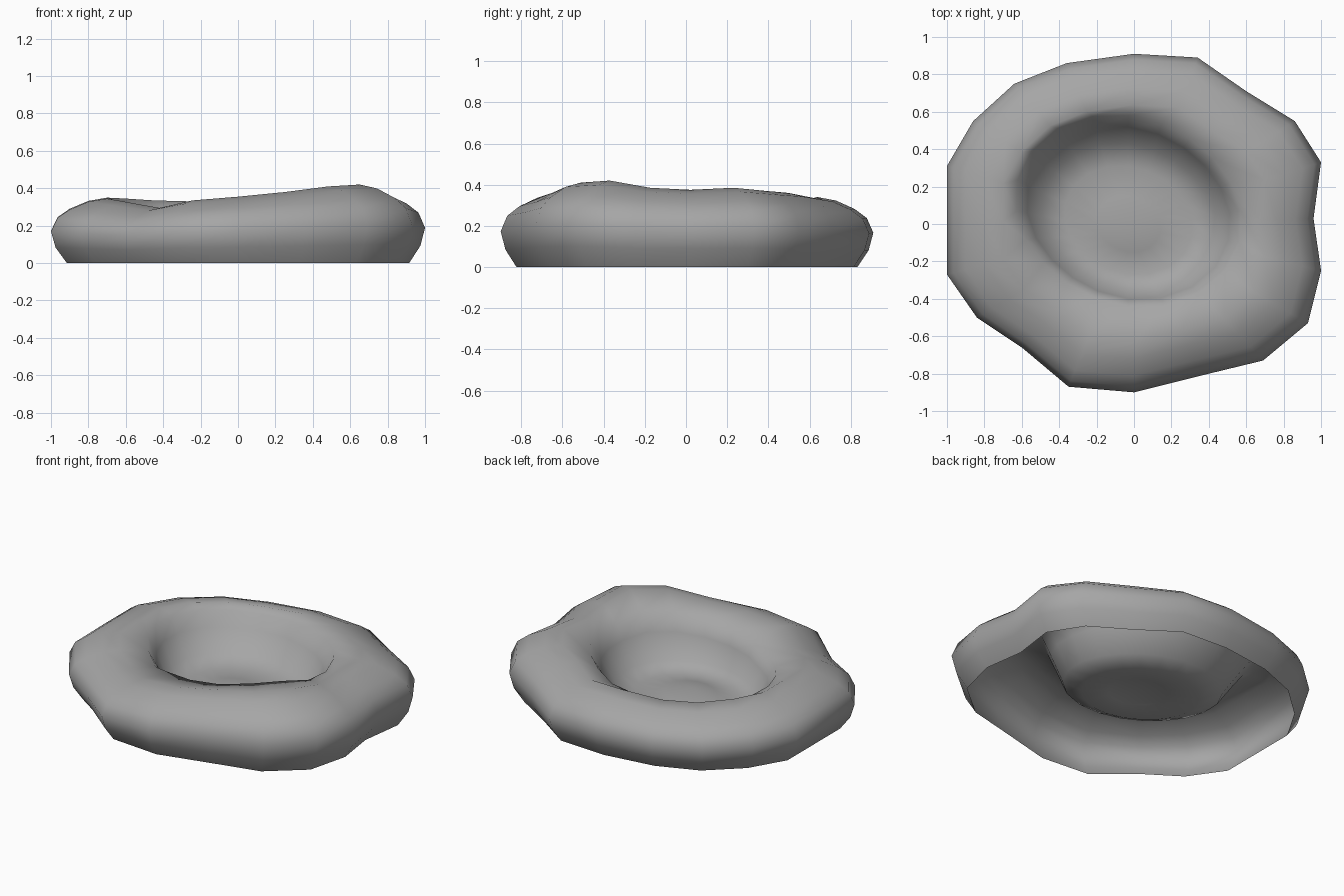
import bpy
import bmesh
from math import sin, cos, pi

if "Cube" in bpy.data.objects:
    bpy.data.objects.remove(bpy.data.objects["Cube"], do_unlink=True)

# Irregular outer outline, clockwise from the back: x, y, crest height
OUTLINE = [
    (0, .91, .34), (.34, .89, .335), (.6, .71, .36), (.86, .55, .37),
    (1, .33, .385), (.96, .03, .375), (1, -.25, .385), (.93, -.53, .42),
    (.69, -.73, .41), (.36, -.81, .38), (0, -.9, .355), (-.35, -.87, .335),
    (-.6, -.66, .295), (-.84, -.5, .325), (-1, -.27, .345), (-1, .02, .35),
    (-1, .31, .35), (-.86, .55, .345), (-.64, .75, .335), (-.36, .86, .33),
]

# Outer wall: outline scale, share of the crest height
OUTER_RINGS = [(.915, 0), (.975, .24), (1, .49), (.965, .7),
               (.9, .83), (.8, .95), (.7, 1)]

# Crater: half width, half depth, centre y, share of crest, fixed height
CRATER_RINGS = [(.6, .51, .07, .9, 0), (.54, .46, .06, .45, .07),
                (.46, .39, .04, 0, .1), (.34, .29, .02, 0, .06),
                (.17, .15, 0, 0, .085)]
CRATER_X = -.03
FLOOR_CENTRE = (CRATER_X, -.03, .105)
SKEW = .07


def outer_ring(bm, scale, share):
    return [bm.verts.new((x * scale, y * scale, h * share))
            for x, y, h in OUTLINE]


def crater_ring(bm, width, depth, centre_y, share, height):
    # The crater is stretched from its back right to its front left
    ring = []
    for i, (x, y, h) in enumerate(OUTLINE):
        angle = pi / 2 - 2 * pi * i / len(OUTLINE)
        stretch = 1 - SKEW * sin(2 * angle)
        ring.append(bm.verts.new((CRATER_X + width * stretch * cos(angle),
                                  centre_y + depth * stretch * sin(angle),
                                  h * share + height)))
    return ring


def bridge(bm, lower, upper):
    count = len(lower)
    for i in range(count):
        j = (i + 1) % count
        bm.faces.new((lower[j], lower[i], upper[i], upper[j]))


# Hollow shell, open underneath
bm = bmesh.new()
rings = [outer_ring(bm, *row) for row in OUTER_RINGS]
rings += [crater_ring(bm, *row) for row in CRATER_RINGS]
for lower, upper in zip(rings, rings[1:]):
    bridge(bm, lower, upper)

# Crater floor with a low hump
centre = bm.verts.new(FLOOR_CENTRE)
floor = rings[-1]
for i, vert in enumerate(floor):
    bm.faces.new((floor[(i + 1) % len(floor)], vert, centre))
for face in bm.faces:
    face.smooth = True

mesh = bpy.data.meshes.new("crater_mound")
bm.to_mesh(mesh)
bm.free()
mound = bpy.data.objects.new("crater_mound", mesh)
bpy.context.collection.objects.link(mound)

# Plain grey stone
stone = bpy.data.materials.new("grey_stone")
stone.use_nodes = True
colour = (.38, .38, .38, 1)
stone.diffuse_color = colour
for node in stone.node_tree.nodes:
    if node.type == "BSDF_PRINCIPLED":
        node.inputs["Base Color"].default_value = colour
mesh.materials.append(stone)
